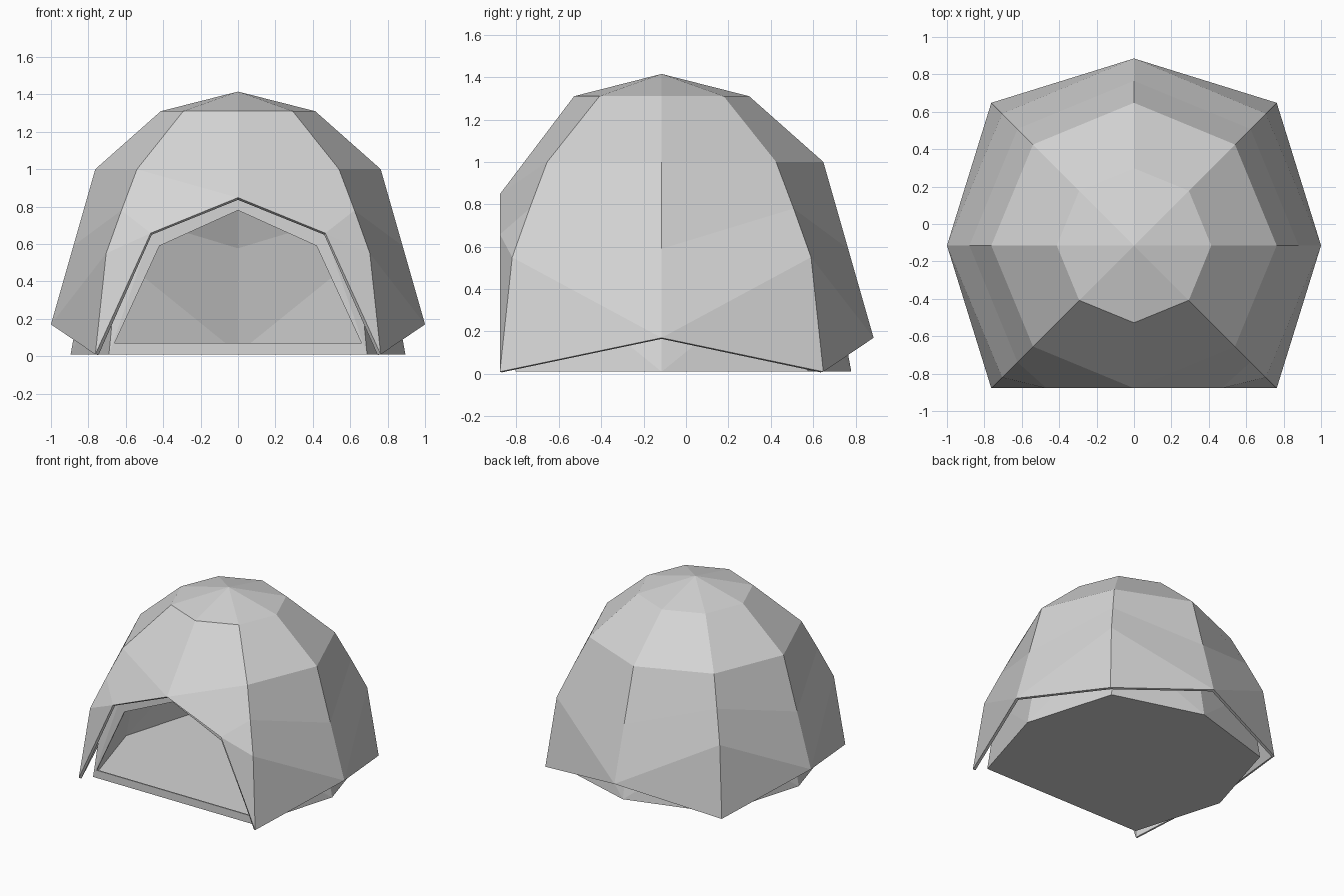
import bpy
import bmesh
from mathutils import Vector

cube = bpy.data.objects.get("Cube")
if cube:
    bpy.data.objects.remove(cube, do_unlink=True)

CENTRE_Y = -0.115

grey = bpy.data.materials.new("light_grey_canvas")
grey.use_nodes = True
colour = (0.66, 0.66, 0.66, 1)
grey.diffuse_color = colour
bsdf = next(n for n in grey.node_tree.nodes if n.type == 'BSDF_PRINCIPLED')
bsdf.inputs["Base Color"].default_value = colour


class Builder:
    """Adds faces from coordinates, sharing any corner already used."""

    def __init__(self):
        self.bm = bmesh.new()
        self.cache = {}

    def vert(self, p):
        key = tuple(round(c, 4) for c in p)
        if key not in self.cache:
            self.cache[key] = self.bm.verts.new(key)
        return self.cache[key]

    def face(self, *points):
        verts = list(dict.fromkeys(self.vert(p) for p in points))
        return self.bm.faces.new(verts)

    def finish(self, name, thickness):
        bm = self.bm
        bmesh.ops.recalc_face_normals(bm, faces=bm.faces)
        bm.normal_update()
        top = max(bm.faces, key=lambda f: f.calc_center_median().z)
        if top.normal.z < 0:
            bmesh.ops.reverse_faces(bm, faces=bm.faces)
        mesh = bpy.data.meshes.new(name)
        bm.to_mesh(mesh)
        bm.free()
        mesh.materials.append(grey)
        obj = bpy.data.objects.new(name, mesh)
        bpy.context.collection.objects.link(obj)
        mod = obj.modifiers.new("fabric_thickness", 'SOLIDIFY')
        mod.thickness = thickness
        mod.offset = -1
        return obj


def column(direction, profile):
    """Points down one rib; profile holds (distance, height) pairs."""
    dx, dy = direction
    return [Vector((dx * r, CENTRE_Y + dy * r, z)) for r, z in profile]


def dome(b, apex_z, straight, diagonal, front):
    apex = Vector((0, CENTRE_Y, apex_z))
    for s in (-1, 1):
        # front rib splits into the two sides of the opening
        front_rib = [Vector((s * x, y, z)) for x, y, z in front]
        ribs = {
            "side": column((s, 0), straight),
            "back": column((0, 1), straight),
            "front": front_rib + front_rib[-1:],
            "back_corner": column((s, 1), diagonal),
            "front_corner": column((s, -1), diagonal),
        }
        for c_name, d_name in (("side", "back_corner"), ("back", "back_corner"),
                               ("side", "front_corner"), ("front", "front_corner")):
            c, d = ribs[c_name], ribs[d_name]
            b.face(apex, c[0], d[0])
            for i in range(3):
                b.face(c[i], d[i], d[i + 1], c[i + 1])
            b.face(c[3], d[3], d[4])


# Outer canopy, open at the front with scalloped lower edges
outer = Builder()
dome(outer, 1.415,
     straight=[(0.413, 1.31), (0.763, 1.0), (0.88, 0.59), (1.0, 0.17)],
     diagonal=[(0.293, 1.31), (0.54, 1.0), (0.623, 0.78), (0.705, 0.55), (0.763, 0.01)],
     front=[(0, -0.528, 1.31), (0, -0.878, 0.848), (0.467, -0.878, 0.658)])
outer.finish("outer_canopy", 0.02)

# Inner tent, set inside the canopy
inner = Builder()
wall_y, base_z = -0.805, 0.01
peak, knee = (0, wall_y, 0.86), (0.46, wall_y, 0.67)
dome(inner, 1.335,
     straight=[(0.375, 1.235), (0.68, 0.95), (0.79, 0.58), (0.895, base_z)],
     diagonal=[(0.265, 1.235), (0.482, 0.95), (0.57, 0.75), (0.64, 0.53), (0.69, base_z)],
     front=[(0, -0.49, 1.235), peak, knee])

# Front wall around the doorway
wall = [(0.69, base_z), (0.46, 0.67), (0, 0.86)]
door = [(0.66, 0.07), (0.42, 0.59), (0, 0.78)]
for s in (-1, 1):
    w = [(s * x, wall_y, z) for x, z in wall]
    d = [(s * x, wall_y, z) for x, z in door]
    for i in range(2):
        inner.face(w[i], w[i + 1], d[i + 1], d[i])
(wx, wz), (hx, hz) = wall[0], door[0]
inner.face((-wx, wall_y, wz), (wx, wall_y, wz), (hx, wall_y, hz), (-hx, wall_y, hz))

# Ground sheet
inner.face((-0.69, wall_y, base_z), (0.69, wall_y, base_z),
           (0.895, CENTRE_Y, base_z), (0.69, CENTRE_Y + 0.69, base_z),
           (0, CENTRE_Y + 0.895, base_z), (-0.69, CENTRE_Y + 0.69, base_z),
           (-0.895, CENTRE_Y, base_z))
inner.finish("inner_tent", 0.01)
